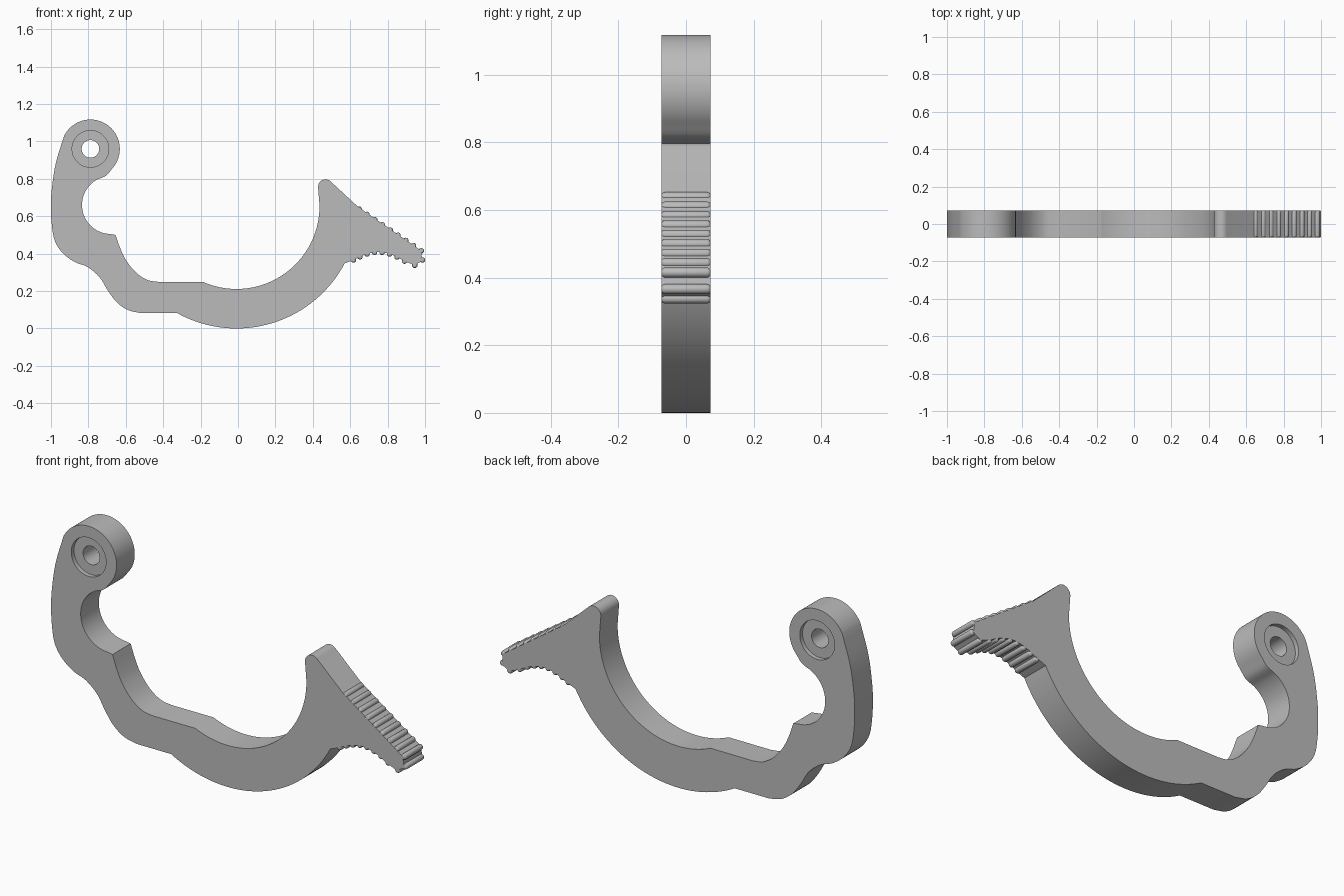
import bpy
import bmesh
from math import radians, cos, sin, pi
from mathutils import Vector

old = bpy.data.objects.get("Cube")
if old:
    bpy.data.objects.remove(old, do_unlink=True)

HALF = 0.073          # half thickness
EYE = (-0.789, 0.96)  # pivot eye centre
BOWL = (-0.008, 0.655)

grey = bpy.data.materials.new("plain grey")
grey.use_nodes = True
grey.diffuse_color = (0.5, 0.5, 0.5, 1)
grey.node_tree.nodes["Principled BSDF"].inputs["Base Color"].default_value = (0.5, 0.5, 0.5, 1)


def arc(centre, r, start, end, step=4):
    n = max(2, round(abs(end - start) / step))
    angles = [radians(start + (end - start) * i / n) for i in range(n + 1)]
    return [(centre[0] + r * cos(a), centre[1] + r * sin(a)) for a in angles]


def smooth(points, n=5):
    """Catmull-Rom curve through the points."""
    p = [Vector(q) for q in points]
    p = [2 * p[0] - p[1]] + p + [2 * p[-1] - p[-2]]
    out = []
    for a, b, c, d in zip(p, p[1:], p[2:], p[3:]):
        for i in range(n):
            t = i / n
            out.append(tuple(0.5 * (2 * b + (c - a) * t + (2 * a - 5 * b + 4 * c - d) * t * t
                                    + (3 * b - a - 3 * c + d) * t ** 3)))
    return out + [tuple(points[-1])]


def finish(obj):
    obj.data.materials.clear()
    obj.data.materials.append(grey)
    bpy.ops.object.select_all(action='DESELECT')
    obj.select_set(True)
    bpy.context.view_layer.objects.active = obj
    bpy.ops.object.shade_smooth_by_angle(angle=radians(30))


def plate(name, loops, half):
    """Flat filled profile with holes, extruded along y."""
    curve = bpy.data.curves.new(name, 'CURVE')
    curve.dimensions = '2D'
    curve.fill_mode = 'BOTH'
    curve.extrude = half
    for loop in loops:
        spline = curve.splines.new('POLY')
        spline.points.add(len(loop) - 1)
        for pt, (x, z) in zip(spline.points, loop):
            pt.co = (x, z, 0, 1)
        spline.use_cyclic_u = True
    obj = bpy.data.objects.new(name, curve)
    bpy.context.collection.objects.link(obj)
    obj.rotation_euler.x = pi / 2
    bpy.ops.object.select_all(action='DESELECT')
    obj.select_set(True)
    bpy.context.view_layer.objects.active = obj
    bpy.ops.object.convert(target='MESH')
    obj = bpy.context.object
    bm = bmesh.new()
    bm.from_mesh(obj.data)
    bmesh.ops.remove_doubles(bm, verts=bm.verts, dist=0.0002)
    bmesh.ops.recalc_face_normals(bm, faces=bm.faces)
    bm.to_mesh(obj.data)
    bm.free()
    finish(obj)
    return obj


# Outline of the lever, clockwise from the pivot eye
underside = [(.945, .338), (.89, .36), (.85, .382), (.81, .398), (.77, .407),
             (.73, .407), (.69, .398), (.652, .383), (.617, .366)]
outline = arc(EYE, .157, 154, -42)
outline += smooth([(-.672, .855), (-.705, .817), (-.747, .799)])[1:-1]
outline += arc((-.679, .66), .155, 116, 268)
outline += smooth([(-.655, .5), (-.628, .425), (-.596, .361), (-.543, .297),
                   (-.484, .259), (-.425, .249)])
outline += arc(BOWL, .444, 246, 360, 3)
outline += arc((.468, .757), .04, 184, 47, 10)
outline += [(.64, .652), (.978, .417), (.986, .362)]
outline += smooth(underside, 3)
outline += arc(BOWL, .655, -28, -119, 2.5)
outline += smooth([(-.52, .082), (-.59, .099), (-.65, .142), (-.698, .206),
                   (-.741, .275), (-.805, .329), (-.874, .356), (-.938, .404),
                   (-.981, .473), (-.997, .57), (-1, .66), (-.996, .74),
                   (-.975, .88), (-.93, 1.03)])[:-1]

plate("lever_body", [outline, arc(EYE, .098, 0, 355, 5)], HALF)

# Recessed web inside the eye, with the pin hole
plate("pivot_web", [arc(EYE, .099, 0, 355, 5), arc(EYE, .047, 0, 350, 10)], HALF - .022)

# Grip ridges with rounded ends along the thumb tab
first, last = Vector((.648, .638)), Vector((.98, .415))
ridges = [first.lerp(last, i / 8) for i in range(9)] + [Vector((.986, .366))]
ridges += [Vector(p) for p in underside]
for i, p in enumerate(ridges):
    bpy.ops.mesh.primitive_cylinder_add(vertices=16, radius=.0145, depth=2 * HALF,
                                        location=(p.x, 0, p.y), rotation=(pi / 2, 0, 0))
    ridge = bpy.context.object
    ridge.name = f"grip_ridge_{i + 1}"
    bm = bmesh.new()
    bm.from_mesh(ridge.data)
    rims = [e for e in bm.edges if abs(e.verts[0].co.z - e.verts[1].co.z) < .001]
    bmesh.ops.bevel(bm, geom=rims, offset=.01, segments=3, profile=.5, affect='EDGES')
    bm.to_mesh(ridge.data)
    bm.free()
    finish(ridge)
